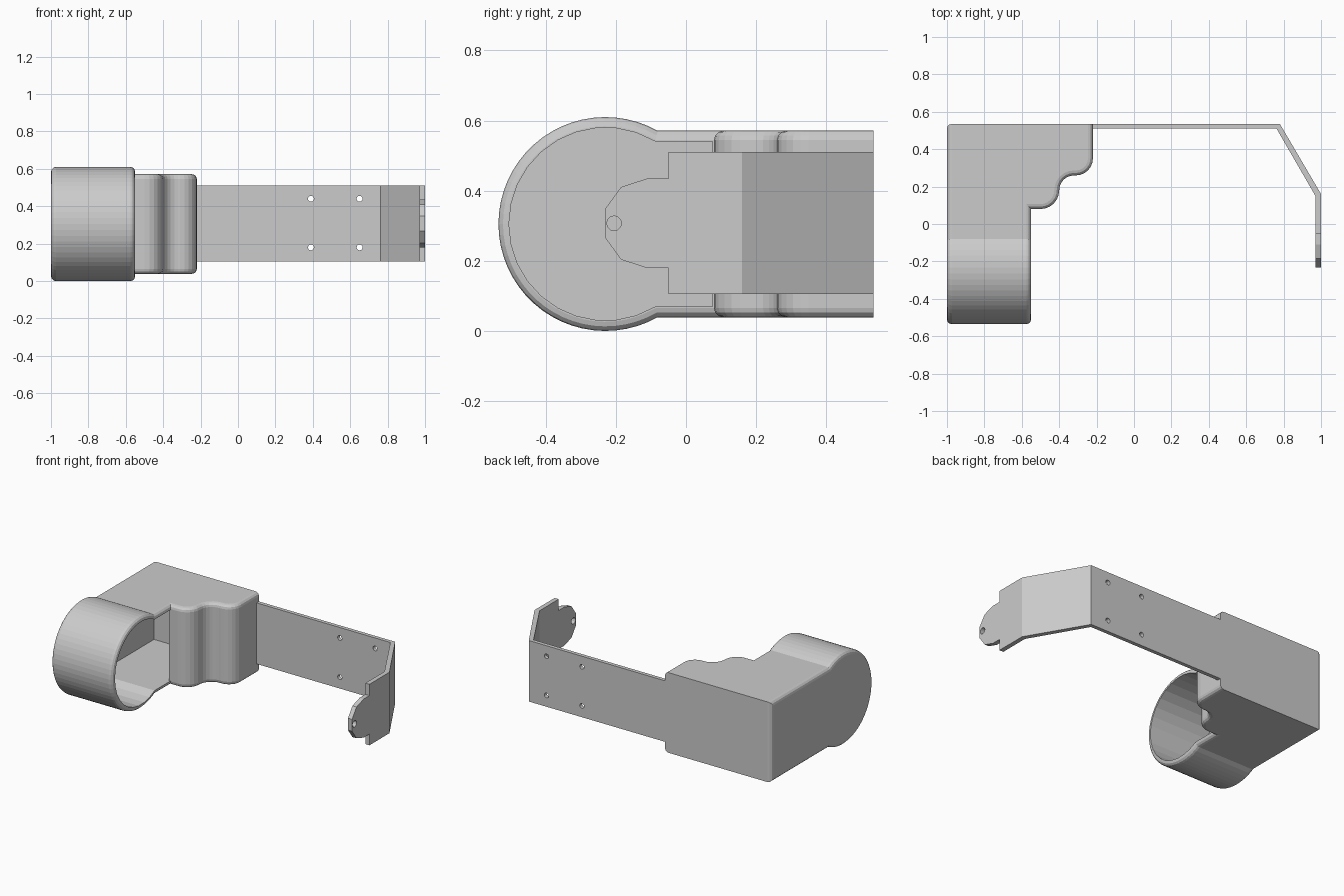
import bpy, bmesh
from math import sin, cos, asin, pi
from mathutils import Vector

if "Cube" in bpy.data.objects:
    bpy.data.objects.remove(bpy.data.objects["Cube"])


def prism(name, pts, axis, lo, hi):
    """Extrude a 2D outline: axis 'x' takes (y, z) points, axis 'z' takes (x, y), axis 'y' takes (x, z)."""
    place = {'x': lambda p, d: (d, p[0], p[1]),
             'y': lambda p, d: (p[0], d, p[1]),
             'z': lambda p, d: (p[0], p[1], d)}[axis]
    bm = bmesh.new()
    face = bm.faces.new([bm.verts.new(place(p, lo)) for p in pts])
    ext = bmesh.ops.extrude_face_region(bm, geom=[face])
    move = Vector(place((0, 0), hi - lo))
    bmesh.ops.translate(bm, vec=move, verts=[g for g in ext['geom'] if isinstance(g, bmesh.types.BMVert)])
    bmesh.ops.recalc_face_normals(bm, faces=bm.faces)
    mesh = bpy.data.meshes.new(name)
    bm.to_mesh(mesh)
    bm.free()
    ob = bpy.data.objects.new(name, mesh)
    bpy.context.collection.objects.link(ob)
    return ob


def boolean(ob, other, op):
    mod = ob.modifiers.new("cut", 'BOOLEAN')
    mod.operation, mod.object, mod.solver = op, other, 'EXACT'
    bpy.context.view_layer.objects.active = ob
    bpy.ops.object.modifier_apply(modifier=mod.name)
    bpy.data.objects.remove(other)


def arc(cx, cy, r, a0, a1, n):
    return [(cx + r * cos(a0 + (a1 - a0) * i / n), cy + r * sin(a0 + (a1 - a0) * i / n))
            for i in range(n + 1)]


def keyhole(t, n):
    """Side outline: round front merging into a straight block, inset by t."""
    r, h = 0.305 - t, 0.266 - t
    a = asin(h / r)
    back = 0.535 - t
    return arc(-0.23, 0.305, r, a, 2 * pi - a, n) + [(back, 0.305 - h), (back, 0.305 + h)]


def plan(t, front):
    """Top outline with the two rounded steps, inset by t."""
    pts = [(-1.2, 0.8), (-0.22 - t, 0.8)]
    pts += arc(-0.31, 0.35, 0.09 - t, 0, -pi / 2, 6)
    pts += arc(-0.32, 0.18, 0.08 + t, pi / 2, pi, 6)
    pts += arc(-0.50, 0.18, 0.10 - t, 0, -pi / 2, 6)[(1 if t == 0 else 0):]
    return pts + front + [(-1.2, -0.8)]


# Housing outer body: side outline crossed with the stepped top outline
housing = prism("housing", keyhole(0, 40), 'x', -1, 0)
boolean(housing, prism("outline", plan(0, [(-0.55, 0.08), (-0.55, -0.8)]), 'z', -0.2, 0.8), 'INTERSECT')

# Round the outer rims, leaving the flat back edges sharp
bm = bmesh.new()
bm.from_mesh(housing.data)
bmesh.ops.remove_doubles(bm, verts=bm.verts, dist=0.0005)
bmesh.ops.recalc_face_normals(bm, faces=bm.faces)
rims = []
for e in bm.edges:
    on_back = all(v.co.y > 0.53 for v in e.verts)
    on_left = all(v.co.x < -0.99 for v in e.verts)
    if len(e.link_faces) == 2 and e.calc_face_angle_signed() > 0.75 and (on_left or not on_back):
        rims.append(e)
bmesh.ops.bevel(bm, geom=rims, offset=0.026, segments=3, profile=0.5, affect='EDGES')
bm.to_mesh(housing.data)
bm.free()

# Hollow interior, open on the right of the round part
T = 0.03
cavity = prism("cavity", keyhole(T, 20), 'x', -1 + T, 0)
mouth = [(-0.56, 0.11), (-0.56, 0.075), (-0.5, 0.075), (-0.5, -0.8)]
boolean(cavity, prism("outline", plan(T, mouth), 'z', -0.2, 0.8), 'INTERSECT')
boolean(housing, cavity, 'DIFFERENCE')

# Bent strap
strap = prism("strap", [(-0.22, 0.535), (0.78, 0.535), (1, 0.16), (1, -0.05), (0.97, -0.05),
                        (0.97, 0.15), (0.762, 0.51), (-0.22, 0.51)], 'z', 0.105, 0.51)
for x in (0.39, 0.65):
    for z in (0.18, 0.44):
        boolean(strap, prism("hole", arc(x, z, 0.016, 0, 2 * pi, 12)[:-1], 'y', 0.45, 0.6), 'DIFFERENCE')

# Rounded end tab with its pivot hole
tab = prism("end_tab", [(-0.05, 0.435)] + arc(-0.11, 0.307, 0.128, pi / 2, 3 * pi / 2, 5)
            + [(-0.05, 0.179)], 'x', 0.97, 1)
boolean(tab, prism("hole", arc(-0.205, 0.307, 0.021, 0, 2 * pi, 12)[:-1], 'x', 0.9, 1.1), 'DIFFERENCE')
